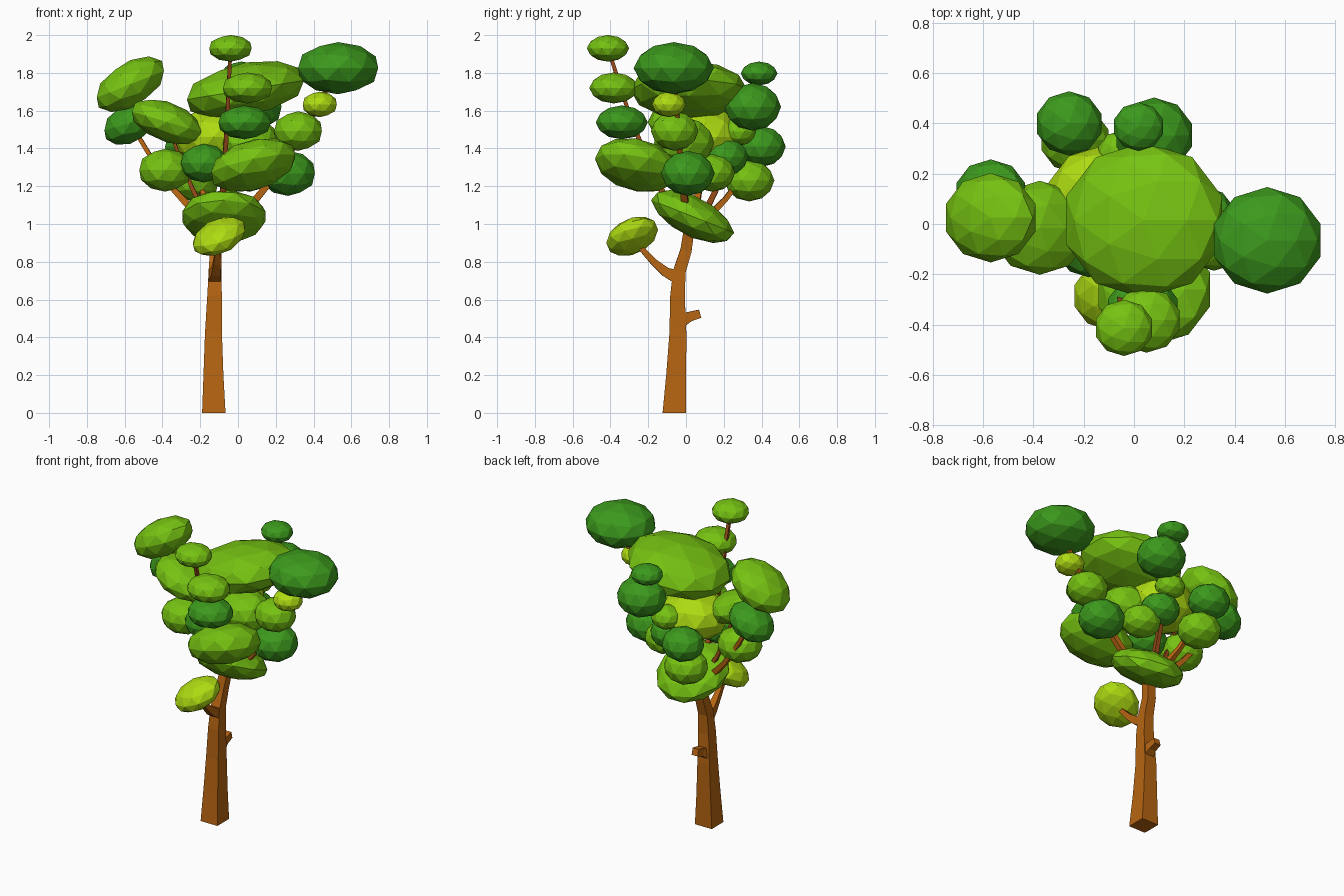
import bpy, bmesh
from mathutils import Vector

if "Cube" in bpy.data.objects:
    bpy.data.objects.remove(bpy.data.objects["Cube"])


def material(name, rgb):
    m = bpy.data.materials.new(name)
    m.diffuse_color = (*rgb, 1)
    m.use_nodes = True
    m.node_tree.nodes["Principled BSDF"].inputs["Base Color"].default_value = m.diffuse_color
    return m


BARK = material("bark brown", (0.47, 0.13, 0.006))
TWIG = material("twig red brown", (0.33, 0.075, 0.01))
MID = material("leaf green", (0.18, 0.54, 0.006))
DARK = material("dark leaf green", (0.045, 0.32, 0.012))
LIME = material("lime leaf", (0.42, 0.71, 0.006))


def finish(name, bm, mat):
    bmesh.ops.recalc_face_normals(bm, faces=bm.faces)
    me = bpy.data.meshes.new(name)
    bm.to_mesh(me)
    bm.free()
    me.materials.append(mat)
    bpy.context.collection.objects.link(bpy.data.objects.new(name, me))


def leaf_clump(name, mat, centre, radius, squash, slope=(0, 0)):
    """Faceted ball, leaned along x / y, fitted to its radius and height."""
    bm = bmesh.new()
    bmesh.ops.create_icosphere(bm, subdivisions=2, radius=1)
    flat = 1 - 0.6 * max(abs(slope[0]), abs(slope[1]))
    for v in bm.verts:
        v.co.z = v.co.z * flat + slope[0] * v.co.x + slope[1] * v.co.y
    half = (radius, radius, radius * squash)
    for i in range(3):
        top = max(v.co[i] for v in bm.verts)
        for v in bm.verts:
            v.co[i] = centre[i] + v.co[i] / top * half[i]
    finish(name, bm, mat)


def limb(name, mat, points, thick, thin):
    """Square limb along a path, tapering quickly at first."""
    pts = [Vector(p) for p in points]
    last = len(pts) - 1
    bm = bmesh.new()
    rings, u = [], None
    for i, p in enumerate(pts):
        t = (pts[min(i + 1, last)] - pts[max(i - 1, 0)]).normalized()
        if u is None:
            u = Vector((0, 1, 0)) if abs(t.x) > 0.7 else Vector((1, 0, 0))
        u = (u - t * u.dot(t)).normalized()
        w = t.cross(u)
        r = thin + (thick - thin) * (1 - i / last) ** 2
        rings.append([bm.verts.new(p + r * (a * u + b * w))
                      for a, b in ((1, 1), (-1, 1), (-1, -1), (1, -1))])
    for a, b in zip(rings, rings[1:]):
        for k in range(4):
            bm.faces.new((a[k], a[(k + 1) % 4], b[(k + 1) % 4], b[k]))
    bm.faces.new(rings[0])
    bm.faces.new(rings[-1])
    # flat foot on the ground
    for v in bm.verts:
        if v.co.z < 0.03:
            v.co.z = 0
    finish(name, bm, mat)


def branch(name, mat, start, end, thick):
    """Limb that leaves the trunk sideways and curves upward."""
    a, d = Vector(start), Vector(end) - Vector(start)
    path = [a + Vector((d.x * s, d.y * s, d.z * s ** 1.5)) for s in (0, .25, .5, .75, 1)]
    limb(name, mat, path, thick, thick * 0.4)


# Leaf clumps: colour, squash and (x, y, z, radius) for each group
GROUPS = [
    (MID, 0.63, {"left_inner": (-.375, -.015, 1.54, .187), "front_tip": (-.04, -.413, 1.93, .112),
                 "front_upper": (.05, -.382, 1.72, .13), "front_big": (.08, -.26, 1.312, .222)}),
    (DARK, 0.65, {"top_right": (.53, -.065, 1.825, .212), "front_middle": (.035, -.34, 1.538, .138),
                  "back_tip": (.018, .387, 1.797, .097)}),
    (MID, 0.83, {"top_left": (-.57, .025, 1.74, .178), "left_low": (-.385, -.02, 1.285, .137),
                 "right_middle": (.318, -.06, 1.492, .126), "back_small": (-.05, .28, 1.49, .092),
                 "back_low": (-.235, .335, 1.23, .133), "inner_front": (.06, -.01, 1.43, .16),
                 "back_centre": (.06, .14, 1.27, .12)}),
    (DARK, 0.84, {"left_under": (-.57, .12, 1.535, .137), "front_left": (-.18, -.09, 1.322, .122),
                  "right_low": (.265, .01, 1.268, .142), "back_upper": (.08, .353, 1.62, .15),
                  "back_left": (-.258, .4, 1.41, .128), "back_inner": (-.03, .21, 1.355, .12)}),
    (LIME, 0.75, {"low_front": (-.1, -.285, .935, .137), "right_small": (.433, -.09, 1.633, .09),
                  "core": (-.13, .1, 1.46, .21)}),
]
LEAN = {"left_inner": (-.4, 0), "front_big": (.3, -.2), "top_left": (.43, 0),
        "left_under": (.3, 0), "low_front": (.35, .3)}
spot = {}
for mat, squash, clumps in GROUPS:
    for part, (x, y, z, radius) in clumps.items():
        spot[part] = (x, y, z)
        leaf_clump("leaves_" + part, mat, (x, y, z), radius, squash, LEAN.get(part, (0, 0)))
leaf_clump("leaves_crown", MID, (.04, .015, 1.71), .31, .49, (.3, 0))
leaf_clump("leaves_bottom", MID, (-.075, .035, 1.04), .22, .64, (0, -.52))

# Trunk, cut stub and branches that end inside their clumps
FORK = (-.1, .018, .98)
limb("trunk", BARK, [(-.128, -.062, 0), (-.13, -.052, .2), (-.13, -.043, .42), (-.124, -.045, .62),
                     (-.122, -.035, .75), (-.118, 0, .86), FORK, (-.06, .02, 1.1)], .062, .027)
limb("cut_stub", BARK, [(-.125, -.04, .48), (-.12, .02, .51), (-.12, .075, .525)], .038, .022)
branch("low_front_branch", BARK, (-.123, -.05, .72), spot["low_front"], .034)
branch("right_branch", BARK, FORK, spot["top_right"], .027)
branch("left_branch", BARK, FORK, spot["left_under"], .027)
branch("back_branch", BARK, FORK, spot["back_left"], .025)
branch("front_branch", TWIG, FORK, spot["front_tip"], .024)
branch("back_twig", TWIG, FORK, spot["back_tip"], .022)
branch("left_twig", TWIG, FORK, spot["left_inner"], .02)
